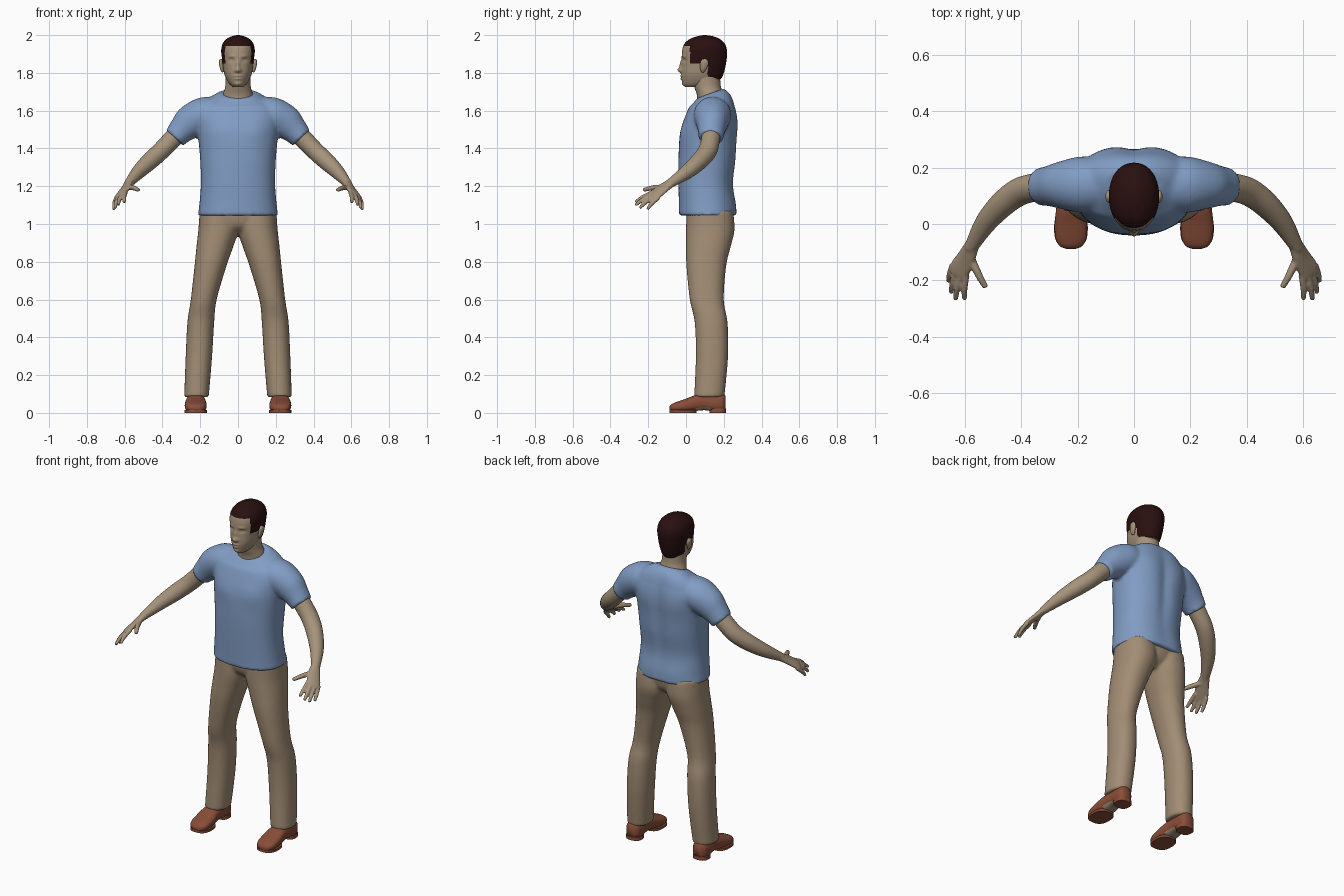
import bpy, bmesh, math
from mathutils import Vector

if "Cube" in bpy.data.objects:
    bpy.data.objects.remove(bpy.data.objects["Cube"])


def material(name, rgb):
    m = bpy.data.materials.new(name)
    m.use_nodes = True
    m.diffuse_color = (*rgb, 1)
    m.node_tree.nodes["Principled BSDF"].inputs["Base Color"].default_value = (*rgb, 1)
    return m


SKIN = material("skin", (0.38, 0.29, 0.195))
HAIR = material("dark_brown_hair", (0.022, 0.005, 0.005))
SHIRT = material("blue_shirt", (0.22, 0.335, 0.55))
TROUSERS = material("tan_trousers", (0.36, 0.265, 0.175))
LEATHER = material("brown_leather", (0.25, 0.075, 0.04))


def spline(a, b, c, d, t):
    return b + (c - a) * (t / 2) + (a * 2 - b * 5 + c * 4 - d) * (t * t / 2) \
        + (b * 3 - a - c * 3 + d) * (t ** 3 / 2)


def loft(bm, rings, sides=32, power=2.0, steps=5):
    """Skin smooth closed rings, each given as centre, half width, half depth."""
    dense, last = [], len(rings) - 1
    for i in range(last):
        near = [rings[max(0, min(last, i + k))] for k in (-1, 0, 1, 2)]
        for s in range(steps):
            dense.append([spline(*col, s / steps) for col in zip(*near)])
    dense.append(rings[-1])
    loops = []
    for c, u, v in dense:
        loop = []
        for k in range(sides):
            a = 2 * math.pi * k / sides
            co, si = math.cos(a), math.sin(a)
            loop.append(bm.verts.new(c + u * math.copysign(abs(co) ** (2 / power), co)
                                     + v * math.copysign(abs(si) ** (2 / power), si)))
        loops.append(loop)
    for lo, hi in zip(loops, loops[1:]):
        for k in range(sides):
            j = (k + 1) % sides
            bm.faces.new((lo[k], lo[j], hi[j], hi[k]))
    bm.faces.new(loops[0])
    bm.faces.new(loops[-1])


def stack(bm, rows, **kw):
    """Upright loft; rows are height, x from, x to, y from, y to."""
    loft(bm, [(Vector(((a + b) / 2, (c + d) / 2, z)), Vector(((b - a) / 2, 0, 0)),
               Vector((0, (d - c) / 2, 0))) for z, a, b, c, d in rows], **kw)


def tube(bm, rows, hint, side=1, **kw):
    """Loft along a path; rows are x, y, z, radius along the hint, other radius."""
    pts = [Vector((r[0] * side, r[1], r[2])) for r in rows]
    hint = Vector((hint[0] * side, hint[1], hint[2]))
    rings = []
    for i, p in enumerate(pts):
        d = (pts[min(i + 1, len(pts) - 1)] - pts[max(i - 1, 0)]).normalized()
        u = (hint - d * hint.dot(d)).normalized()
        rings.append((p, u * rows[i][3], d.cross(u) * rows[i][4]))
    loft(bm, rings, **kw)


def bump(bm, centre, radius, push):
    for v in bm.verts:
        q = sum(((v.co[i] - centre[i]) / radius[i]) ** 2 for i in range(3))
        v.co += Vector(push) * math.exp(-q)


def finish(name, bm, mats, voxel=0, smooth=3, mirror=False, rule=None):
    bmesh.ops.recalc_face_normals(bm, faces=bm.faces)
    bm.normal_update()
    for f in bm.faces:
        f.smooth = True
        if rule:
            f.material_index = int(rule(f.calc_center_median(), f.normal))
    me = bpy.data.meshes.new(name)
    bm.to_mesh(me)
    bm.free()
    for m in mats:
        me.materials.append(m)
    ob = bpy.data.objects.new(name, me)
    bpy.context.collection.objects.link(ob)
    if voxel:
        r = ob.modifiers.new("merge", "REMESH")
        r.mode, r.voxel_size, r.use_smooth_shade = "VOXEL", voxel, True
        s = ob.modifiers.new("soften", "SMOOTH")
        s.factor, s.iterations = 0.5, smooth
    if mirror:
        ob.modifiers.new("mirror", "MIRROR")
    return ob


# Shirt: torso and short sleeves merged into one cloth
bm = bmesh.new()
torso = [(1.045, .212, -.037, .268), (1.12, .203, -.038, .26), (1.22, .196, -.04, .252),
         (1.34, .2, -.04, .266), (1.45, .21, -.034, .271), (1.52, .22, -.02, .273),
         (1.58, .225, 0, .268), (1.63, .2, .022, .256), (1.665, .15, .042, .235),
         (1.692, .098, .06, .2)]
stack(bm, [(z, -w, w, a, b) for z, w, a, b in torso], sides=64, power=2.3)
bump(bm, (0, .28, 1.42), (.035, .1, .22), (0, -.014, 0))
for s in (1, -1):
    bump(bm, (.1 * s, -.03, 1.5), (.07, .06, .06), (0, -.008, 0))
    bump(bm, (.1 * s, .27, 1.54), (.07, .06, .09), (0, .006, 0))
    bump(bm, (.09 * s, .26, 1.1), (.08, .06, .05), (0, .006, 0))
for v in bm.verts:                       # neckline dips at the front
    if v.co.z > 1.62:
        v.co.z += (v.co.y - .13) * 5 * (v.co.z - 1.62)
for s in (1, -1):
    tube(bm, [(.09, .14, 1.585, .09, .09), (.185, .14, 1.575, .1, .095),
              (.255, .138, 1.537, .085, .09), (.3, .135, 1.495, .072, .072),
              (.336, .132, 1.455, .066, .06)], (0, 1, 0), s)
finish("shirt", bm, [SHIRT], voxel=.01)

# Trousers: seat and both legs
bm = bmesh.new()
stack(bm, [(.945, -.05, .05, .07, .19), (.99, -.15, .15, .015, .235), (1.07, -.2, .2, 0, .25)])
leg = [(1.07, 0, .203, .003, .25), (.97, -.003, .21, 0, .257), (.88, .025, .22, 0, .237),
       (.78, .06, .23, .002, .213), (.6, .113, .25, .02, .2), (.48, .126, .268, .046, .22),
       (.3, .137, .277, .052, .223), (.083, .155, .285, .043, .203)]
for s in (1, -1):
    stack(bm, [(z, a * s, b * s, c, d) for z, a, b, c, d in leg], power=2.2)
finish("trousers", bm, [TROUSERS], voxel=.01)

# Arms with hands
bm = bmesh.new()
tube(bm, [(.29, .135, 1.51, .052, .05), (.35, .13, 1.447, .05, .05), (.41, .113, 1.385, .048, .05),
          (.47, .068, 1.33, .046, .046), (.53, 0, 1.272, .037, .038),
          (.582, -.088, 1.212, .022, .024)], (1, 0, 1))
across = (.048, .04, -.025)
tube(bm, [(.575, -.075, 1.22, .026, .022), (.595, -.12, 1.19, .036, .017),
          (.622, -.165, 1.155, .041, .014), (.63, -.183, 1.143, .034, .011)], across)
fingers = [((.596, -.18, 1.165), (.602, -.268, 1.115)), ((.615, -.18, 1.155), (.634, -.268, 1.1)),
           ((.631, -.168, 1.146), (.65, -.245, 1.085)), ((.643, -.145, 1.14), (.658, -.205, 1.078)),
           ((.583, -.112, 1.195), (.527, -.225, 1.18))]
for i, (root, tip) in enumerate(fingers):
    r = .0145 if i == 4 else .012
    mid = Vector(root).lerp(Vector(tip), .55) + Vector((.003, 0, .005))
    tube(bm, [(*root, r, r), (*mid, r * .95, r * .95), (*tip, r * .7, r * .7)], across, sides=12)
finish("arms", bm, [SKIN], voxel=.005, smooth=2, mirror=True)

# Neck
bm = bmesh.new()
stack(bm, [(1.6, -.085, .085, .06, .2), (1.68, -.08, .08, .058, .198),
           (1.73, -.067, .067, .042, .184), (1.79, -.066, .066, .03, .18)])
finish("neck", bm, [SKIN])

# Head, with short hair above a stepped hairline
bm = bmesh.new()
skull = [(1.725, .026, -.002, .09), (1.742, .046, -.015, .15), (1.77, .063, -.022, .187),
         (1.8, .074, -.024, .2), (1.84, .08, -.022, .21), (1.88, .085, -.022, .216),
         (1.92, .089, -.02, .217), (1.955, .081, -.008, .205), (1.98, .06, .022, .178),
         (1.995, .03, .064, .138), (2.0, .006, .094, .106)]
stack(bm, [(z, -w, w, a, b) for z, w, a, b in skull], sides=96, power=2.15, steps=8)
bump(bm, (0, -.025, 1.815), (.013, .05, .014), (0, -.02, 0))
bump(bm, (0, -.025, 1.845), (.01, .05, .022), (0, -.011, 0))
bump(bm, (0, -.025, 1.784), (.022, .05, .006), (0, -.007, 0))
bump(bm, (0, -.025, 1.768), (.019, .05, .006), (0, -.007, 0))
bump(bm, (0, -.015, 1.74), (.022, .05, .012), (0, -.007, 0))
for s in (1, -1):
    bump(bm, (.013 * s, -.025, 1.812), (.008, .05, .008), (0, -.006, 0))
    bump(bm, (.034 * s, -.01, 1.867), (.016, .05, .01), (0, .01, 0))
    bump(bm, (.034 * s, -.01, 1.866), (.01, .05, .005), (0, -.004, 0))
    bump(bm, (.034 * s, -.01, 1.888), (.02, .05, .008), (0, -.005, 0))


def hairy(c, n):
    return (c.z > 1.943 or (c.y > .02 and c.z > 1.85) or (c.y > .115 and c.z > 1.765))


finish("head", bm, [SKIN, HAIR], rule=hairy)

# Ears
bm = bmesh.new()
tube(bm, [(.079, .088, 1.805, .008, .006), (.085, .09, 1.82, .016, .009),
          (.089, .096, 1.845, .022, .011), (.091, .099, 1.862, .02, .01),
          (.089, .099, 1.874, .009, .006)], (0, 1, 0), sides=20)
finish("ears", bm, [SKIN], mirror=True)

# Shoes: rows are y, half width, underside, top
bm = bmesh.new()
rows = [(-.088, .018, .014, .032), (-.078, .04, .009, .045), (-.05, .055, .005, .058),
        (0, .058, .004, .075), (.05, .053, .01, .094), (.1, .048, .014, .1),
        (.15, .048, .006, .1), (.19, .043, .005, .1), (.208, .028, .008, .092)]
loft(bm, [(Vector((.224, y, (lo + hi) / 2)), Vector((w, 0, 0)), Vector((0, 0, (hi - lo) / 2)))
          for y, w, lo, hi in rows], power=2.6)
finish("shoes", bm, [LEATHER, SKIN], mirror=True,
       rule=lambda c, n: n.z < -.6 and .05 < c.y < .13)

# Soles and heels
for name, y0, y1, w, top in (("soles", -.088, .055, .06, .014), ("heels", .125, .212, .047, .022)):
    bm = bmesh.new()
    stack(bm, [(z, .224 - w, .224 + w, y0, y1) for z in (0, top)], power=2.6, steps=1)
    ob = finish(name, bm, [LEATHER], mirror=True)
    for p in ob.data.polygons:
        p.use_smooth = len(p.vertices) == 4
    for e in ob.data.edges:
        a, b = (ob.data.vertices[i].co.z for i in e.vertices)
        e.use_edge_sharp = abs(a - b) < .001
